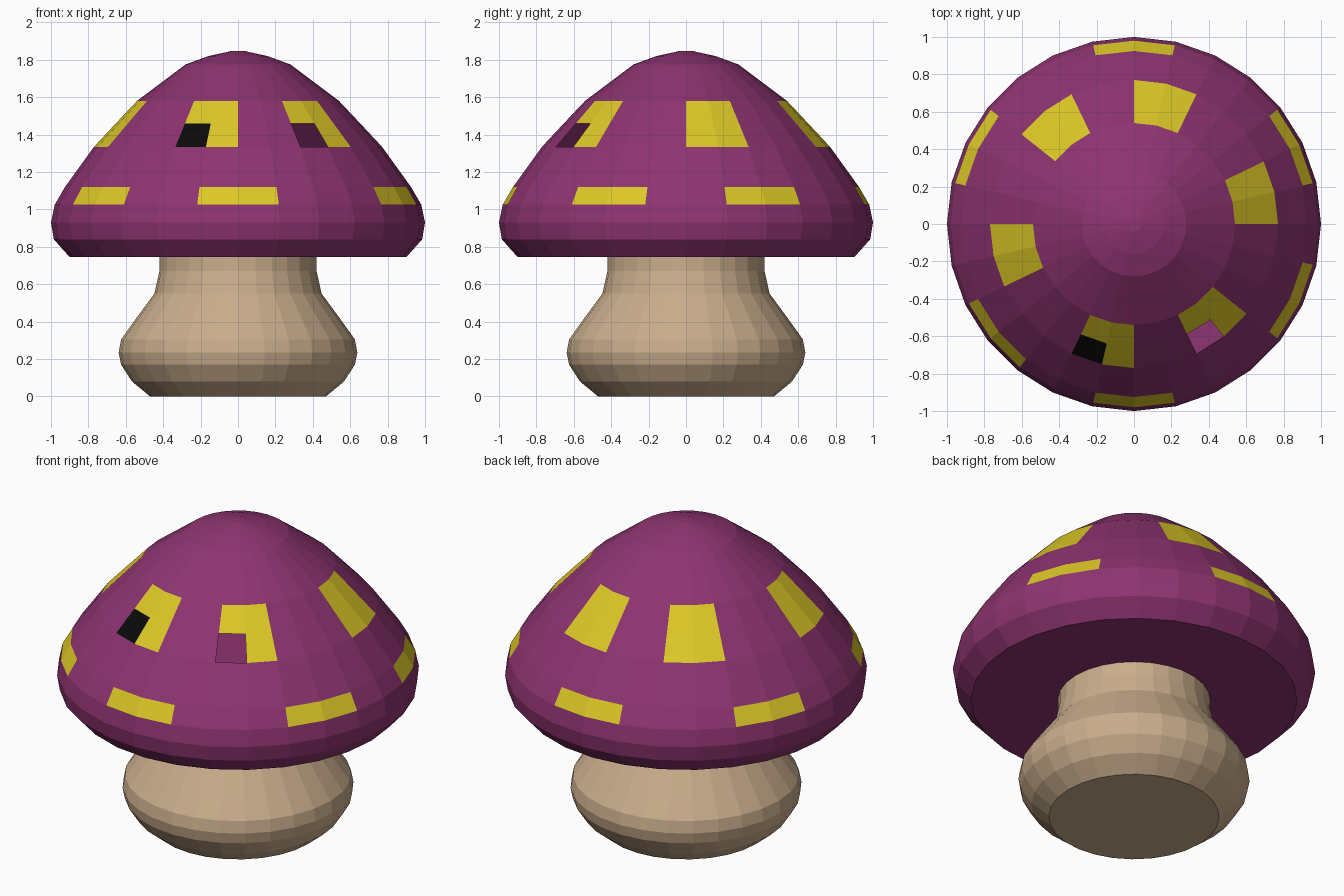
import bpy
import bmesh
import math

if "Cube" in bpy.data.objects:
    bpy.data.objects.remove(bpy.data.objects["Cube"])

SIDES = 28


def material(name, rgb):
    mat = bpy.data.materials.new(name)
    mat.use_nodes = True
    mat.diffuse_color = (*rgb, 1)
    mat.node_tree.nodes["Principled BSDF"].inputs["Base Color"].default_value = (*rgb, 1)
    return mat


def lathe(name, profile, mats, rule, top=True):
    """Turn (radius, height) points, listed upward, about z.
    rule(band, segment) gives the material index, or None for an open face.
    Segments run clockwise from +y seen from above."""
    bm = bmesh.new()
    rings = []
    for r, z in profile:
        rings.append([bm.verts.new((r * math.sin(math.tau * i / SIDES),
                                    r * math.cos(math.tau * i / SIDES), z))
                      for i in range(SIDES)])
    bm.faces.new(rings[0])
    if top:
        bm.faces.new(rings[-1][::-1])
    for k in range(len(rings) - 1):
        low, high = rings[k], rings[k + 1]
        for i in range(SIDES):
            index = rule(k, i)
            if index is None:
                continue
            j = (i + 1) % SIDES
            face = bm.faces.new((low[j], low[i], high[i], high[j]))
            face.material_index = index
    mesh = bpy.data.meshes.new(name)
    bm.to_mesh(mesh)
    bm.free()
    for mat in mats:
        mesh.materials.append(mat)
    obj = bpy.data.objects.new(name, mesh)
    bpy.context.collection.objects.link(obj)
    return obj


purple = material("cap purple", (0.27, 0.034, 0.165))
yellow = material("spot yellow", (0.72, 0.58, 0.02))
black = material("patch black", (0.003, 0.003, 0.003))
cream = material("stem cream", (0.59, 0.42, 0.265))

# Stem: bulging foot and narrow neck
stem_profile = [(0.47, 0), (0.567, 0.08), (0.625, 0.17), (0.638, 0.235),
                (0.625, 0.305), (0.55, 0.41), (0.447, 0.55), (0.42, 0.67), (0.42, 0.745)]
lathe("stem", stem_profile, [cream], lambda k, i: 0, top=False)

# Cap: dome with two rows of spots, each two segments wide
cap_profile = [(0.9, 0.745), (0.985, 0.84), (1.0, 0.93), (0.98, 1.025), (0.925, 1.12),
               (0.77, 1.335), (0.655, 1.458), (0.54, 1.58), (0.28, 1.775),
               (0.16, 1.819), (0.04, 1.846)]
LOW_BAND, HIGH_BANDS = 3, (5, 6)
low_spots = {(s + d) % SIDES for s in (27, 4, 8, 13, 17, 22) for d in (0, 1)}
high_spots = {s + d for s in (0, 5, 10, 14, 19, 24) for d in (0, 1)}


def cap_rule(band, seg):
    if (band, seg) == (5, 11):   # open quarter of one spot
        return None
    if (band, seg) == (5, 15):   # black quarter of its neighbour
        return 2
    if band == LOW_BAND and seg in low_spots:
        return 1
    if band in HIGH_BANDS and seg in high_spots:
        return 1
    return 0


lathe("cap", cap_profile, [purple, yellow, black], cap_rule)
